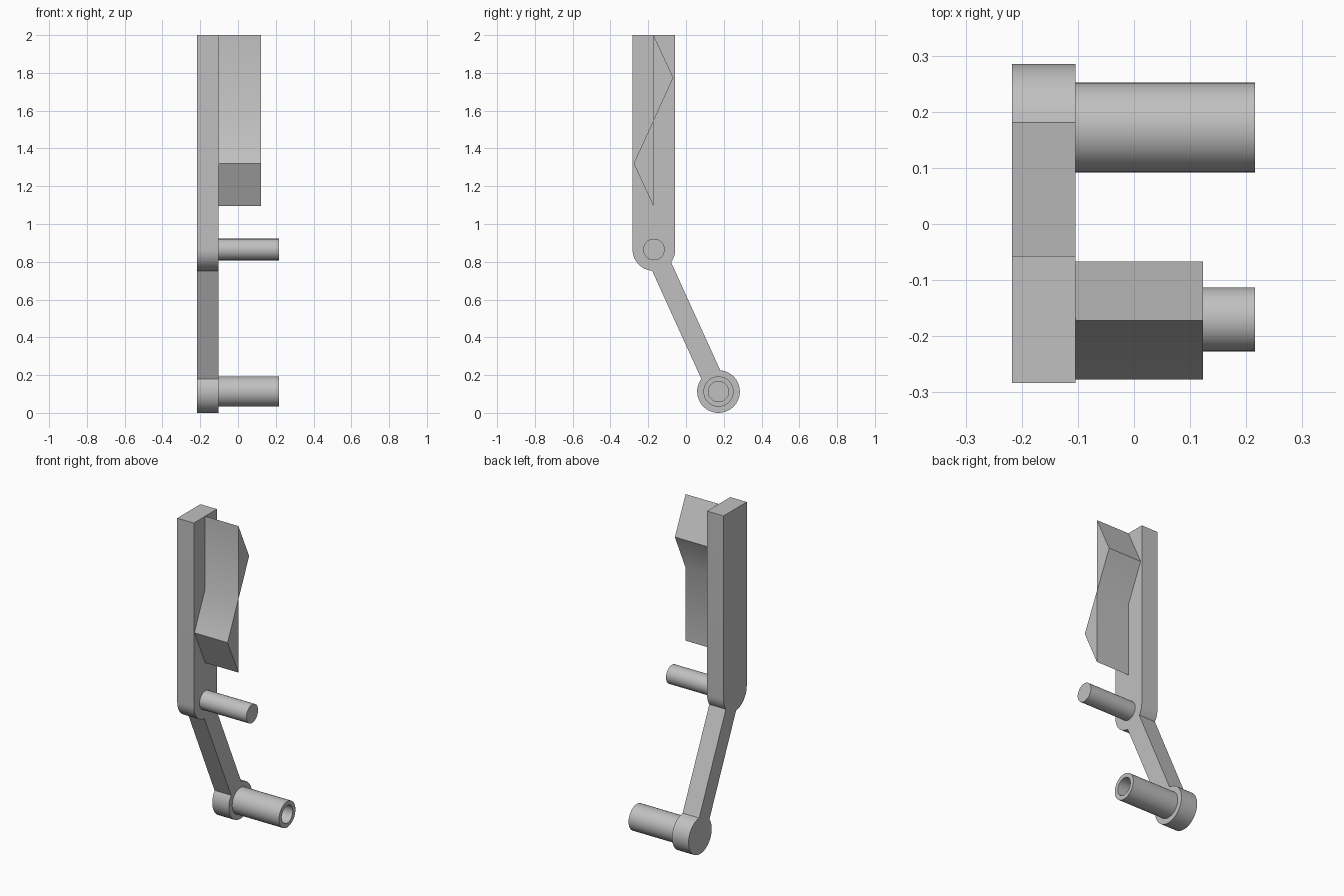
import bpy, bmesh
from math import sin, cos, asin, atan2, pi, radians

cube = bpy.data.objects.get("Cube")
if cube:
    bpy.data.objects.remove(cube, do_unlink=True)

grey = bpy.data.materials.new("plain grey")
grey.use_nodes = True
colour = (0.53, 0.53, 0.53, 1)
grey.diffuse_color = colour
grey.node_tree.nodes["Principled BSDF"].inputs["Base Color"].default_value = colour

X_OUT, X_IN, X_END = -0.217, -0.104, 0.216   # plate sides and pin ends
PIVOT, FOOT = (-0.17, 0.865), (0.172, 0.113)  # (y, z) of the two joints
R = 0.113                                     # joint radius
HALF = 0.055                                  # half width of the link


def finish(name, bm):
    bmesh.ops.recalc_face_normals(bm, faces=bm.faces)
    mesh = bpy.data.meshes.new(name)
    bm.to_mesh(mesh)
    bm.free()
    mesh.materials.append(grey)
    ob = bpy.data.objects.new(name, mesh)
    bpy.context.collection.objects.link(ob)
    bpy.ops.object.select_all(action='DESELECT')
    ob.select_set(True)
    bpy.context.view_layer.objects.active = ob
    bpy.ops.object.shade_smooth_by_angle(angle=radians(30))
    return ob


def prism(name, outline, x0, x1):
    """Extrude a (y, z) outline along x."""
    bm = bmesh.new()
    face = bm.faces.new([bm.verts.new((x0, y, z)) for y, z in outline])
    out = bmesh.ops.extrude_face_region(bm, geom=[face], use_keep_orig=True)
    moved = [v for v in out["geom"] if isinstance(v, bmesh.types.BMVert)]
    bmesh.ops.translate(bm, verts=moved, vec=(x1 - x0, 0, 0))
    return finish(name, bm)


def lathe(name, profile, centre, n=48):
    """Turn an (x, radius) profile about an axis along x."""
    bm = bmesh.new()
    rings = [[bm.verts.new((x, centre[0] + r * cos(2 * pi * i / n),
                            centre[1] + r * sin(2 * pi * i / n)))
              for i in range(n)] for x, r in profile]
    for a, b in zip(rings, rings[1:]):
        for i in range(n):
            j = (i + 1) % n
            bm.faces.new((a[i], a[j], b[j], b[i]))
    return bm, rings


def arc(centre, a0, a1, n):
    return [(centre[0] + R * cos(a0 + (a1 - a0) * i / n),
             centre[1] + R * sin(a0 + (a1 - a0) * i / n)) for i in range(n + 1)]


# Side plate: straight bar, slanted link and round foot in one outline
slant = atan2(FOOT[1] - PIVOT[1], FOOT[0] - PIVOT[0])
spread = asin(HALF / R)
outline = [(PIVOT[0] + R, 2), (PIVOT[0] - R, 2)]
outline += arc(PIVOT, -pi, slant - spread, 14)
outline += arc(FOOT, slant - pi + spread, slant + pi - spread, 40)
outline += arc(PIVOT, slant + spread, 0, 6)
prism("side_plate", outline, X_OUT, X_IN)

# Zigzag blade: two triangular wedges meeting at a narrow waist
y, gap = -0.172, 0.001
prism("zigzag_blade", [(y, 2), (y - gap, 1.547), (-0.277, 1.32),
                       (y, 1.095), (y + gap, 1.547), (-0.067, 1.775)],
      X_IN, 0.123)

# Solid upper pin
bm, rings = lathe("upper_pin", [(X_IN - 0.01, 0.057), (X_END, 0.057)], PIVOT)
for ring in rings:
    bm.faces.new(ring)
finish("upper_pin", bm)

# Hollow foot tube, its bore ending at the plate
start = X_IN - 0.01
bm, rings = lathe("foot_tube", [(start, 0.08), (X_END, 0.08), (X_END, 0.054),
                                (start, 0.054), (start, 0.08)], FOOT)
bmesh.ops.remove_doubles(bm, verts=bm.verts, dist=0.0001)
finish("foot_tube", bm)
